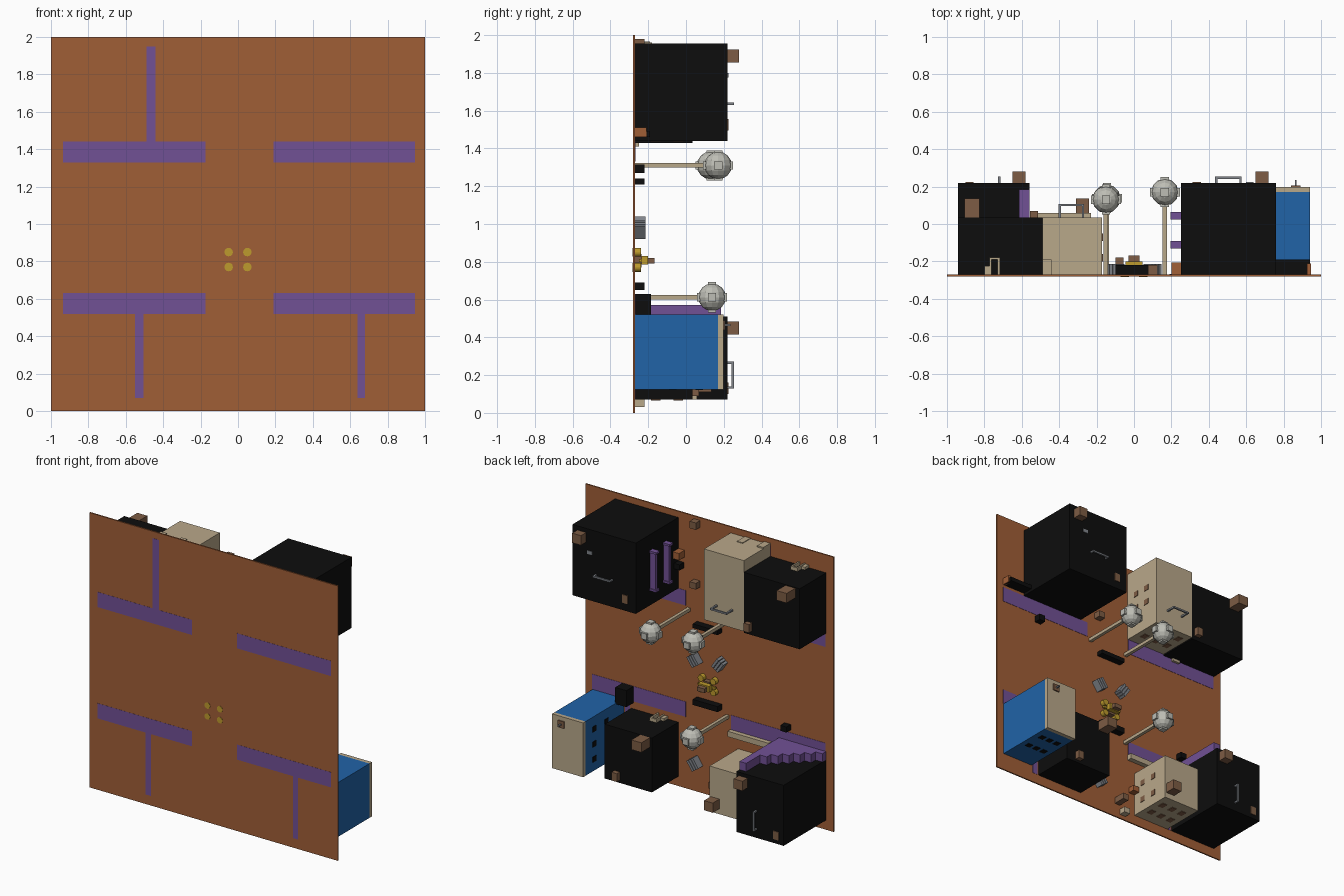
import bpy, bmesh, math
from mathutils import Matrix, Vector

cube = bpy.data.objects.get("Cube")
if cube:
    bpy.data.objects.remove(cube, do_unlink=True)


def material(name, rgb):
    m = bpy.data.materials.new(name)
    m.use_nodes = True
    m.diffuse_color = (*rgb, 1)
    bsdf = m.node_tree.nodes["Principled BSDF"]
    bsdf.inputs["Base Color"].default_value = (*rgb, 1)
    bsdf.inputs["Roughness"].default_value = 0.8
    return m


CLAY = material("clay orange", (0.352, 0.112, 0.037))
PURPLE = material("purple", (0.165, 0.082, 0.30))
BLACK = material("black", (0.004, 0.004, 0.004))
BEIGE = material("beige", (0.485, 0.392, 0.255))
BLUE = material("blue", (0.015, 0.125, 0.39))
YELLOW = material("yellow", (0.515, 0.328, 0.026))
BROWN = material("brown", (0.205, 0.107, 0.058))
PALE = material("pale grey", (0.51, 0.51, 0.46))
STEEL = material("steel grey", (0.22, 0.235, 0.26))
G = -0.275  # ground level along y


def finish(name, bm, mat):
    me = bpy.data.meshes.new(name)
    bm.to_mesh(me)
    bm.free()
    ob = bpy.data.objects.new(name, me)
    me.materials.append(mat)
    bpy.context.collection.objects.link(ob)
    return ob


def add_box(bm, x, y, z, turn=0):
    """Box from (min, max) pairs, optionally turned about y."""
    c = Vector([(a + b) / 2 for a, b in (x, y, z)])
    s = [b - a for a, b in (x, y, z)]
    bmesh.ops.create_cube(bm, size=1, matrix=Matrix.Translation(c)
                          @ Matrix.Rotation(turn, 4, 'Y') @ Matrix.Diagonal((*s, 1)))


def boxes(name, mat, *dims):
    bm = bmesh.new()
    for d in dims:
        add_box(bm, *d)
    return finish(name, bm, mat)


# Ground board and the paths set through it
boxes("ground_board", CLAY, ((-1, 1), (-0.28, -0.27), (0, 2)))
P = (-0.281, -0.268)
boxes("paths", PURPLE,
      ((-.935, -.175), P, (1.33, 1.44)), ((.19, .945), P, (1.33, 1.44)),
      ((-.935, -.175), P, (.52, .63)), ((.19, .945), P, (.52, .63)),
      ((-.49, -.44), P, (1.44, 1.95)), ((-.55, -.505), P, (.07, .52)),
      ((.64, .68), P, (.07, .52)))

# Buildings
boxes("tall_black_house", BLACK, ((.25, .76), (G, .22), (1.44, 1.955)))
boxes("upper_black_house", BLACK, ((-.94, -.49), (G, .035), (1.43, 1.87)))
boxes("upper_beige_house", BEIGE, ((-.49, -.17), (G, .035), (1.44, 1.955)),
      ((-.49, -.44), (G, -.19), (1.955, 1.965)), ((-.33, -.285), (G, -.18), (1.955, 1.96)))
boxes("lower_black_house", BLACK, ((-.94, -.56), (G, .22), (.07, .51)))
boxes("lower_beige_house", BEIGE, ((-.525, -.23), (G, .058), (.07, .40)))
boxes("right_black_house", BLACK, ((.25, .63), (G, .035), (.07, .465)))
boxes("blue_house", BLUE, ((.69, .94), (G, .17), (.125, .52)))
boxes("blue_house_roof", BEIGE, ((.69, .94), (.17, .198), (.125, .52)))
boxes("beige_ledge", BEIGE, ((-.50, -.17), (G, -.235), (.485, .525)))

# Chimneys and roof hatches
for i, (x, y, z, w, h) in enumerate([
        (.685, .22, 1.89, .07, .06), (-.865, .035, 1.83, .08, .10),
        (-.615, .22, .45, .07, .06), (-.275, .058, .145, .07, .077),
        (.305, .035, .43, .08, .10)]):
    boxes(f"chimney_{i + 1}", BROWN,
          ((x - w / 2, x + w / 2), (y, y + h), (z - .035, z + .035)))
for i, (x, y, z, h) in enumerate([
        (.335, .22, 1.525, .005), (-.535, .035, 1.49, .035),
        (-.88, .22, .13, .005), (.53, .035, .12, .035)]):
    boxes(f"hatch_{i + 1}", BROWN,
          ((x - .022, x + .022), (y, y + h), (z - .03, z + .03)))
boxes("blue_house_hatch", BROWN, ((.84, .89), (.198, .206), (.44, .49)))
boxes("blue_house_pin", STEEL, ((.86, .87), (.198, .235), (.46, .47)))
boxes("tall_house_vent", STEEL, ((.60, .64), (.22, .224), (1.775, 1.80)))


# Roof handles
def handle(name, x, y, z, half, height, along_z=False):
    t = .006
    if along_z:
        parts = [((x - t, x + t), (y, y + height), (z + s * half - t, z + s * half + t)) for s in (-1, 1)]
        parts.append(((x - t, x + t), (y + height - 2 * t, y + height), (z - half, z + half)))
    else:
        parts = [((x + s * half - t, x + s * half + t), (y, y + height), (z - t, z + t)) for s in (-1, 1)]
        parts.append(((x - half, x + half), (y + height - 2 * t, y + height), (z - t, z + t)))
    boxes(name, STEEL, *parts)


handle("tall_house_handle", .505, .22, 1.637, .065, .033)
handle("beige_house_handle", -.335, .035, 1.57, .062, .072)
handle("lower_house_handle", -.72, .22, .20, .065, .033, True)

# Windows: dark plates on the beige and blue walls
for name, xs, zs in (("upper_beige_windows", -.17, (1.65, 1.76)),
                     ("lower_beige_windows", -.23, (.16, .29))):
    boxes(name, BROWN, *[((xs - .002, xs + .004), (y - .02, y + .02), (z - .02, z + .02))
                         for y in (-.18, -.07) for z in zs])
for name, x0, x1, z in (("upper_beige_front_windows", -.43, -.23, 1.44),
                        ("lower_beige_front_windows", -.46, -.29, .07),):
    boxes(name, BROWN, *[((x - .02, x + .02), (y - .025, y + .025), (z - .004, z + .002))
                         for x in (x0, (x0 + x1) / 2, x1) for y in (-.16, -.04)])
boxes("blue_house_windows", BLACK,
      *[((.686, .692), (y - .02, y + .02), (z - .02, z + .02))
        for y in (-.07, .07) for z in (.21, .32, .43)],
      *[((x - .02, x + .02), (y - .02, y + .02), (.121, .127))
        for x in (.75, .815, .88) for y in (-.07, .07)])

# Columns on the side of the tall house
for i, y in enumerate((-.11, .045)):
    boxes(f"side_column_{i + 1}", PURPLE,
          ((.205, .25), (y - .012, y + .012), (1.55, 1.84)),
          ((.195, .25), (y - .02, y + .02), (1.55, 1.565)),
          ((.195, .25), (y - .02, y + .02), (1.825, 1.84)))

# Staircase climbing along the lower black house
steps = 7
tops = [G + .05 * (i + 1) for i in range(steps - 1)] + [.185]
boxes("staircase", PURPLE,
      *[((-.94 + .38 * i / steps, -.94 + .38 * (i + 1) / steps), (G, t), (.51, .57))
        for i, t in enumerate(tops)])

# Arched porches
for name, x, z in (("upper_porch", -.745, 1.87), ("right_porch", .39, .465)):
    boxes(name, BEIGE,
          ((x - .028, x - .016), (G, -.19), (z, z + .025)),
          ((x + .016, x + .028), (G, -.19), (z, z + .025)),
          ((x - .028, x + .028), (-.19, -.178), (z, z + .025)),
          ((x - .055, x - .028), (G, -.225), (z, z + .02)))


# Trees: pole with a faceted round crown
def tree(name, x, y, z):
    boxes(name + "_trunk", BEIGE, ((x - .012, x + .012), (G, y - .05), (z - .012, z + .012)))
    bm = bmesh.new()
    bmesh.ops.create_uvsphere(bm, u_segments=12, v_segments=8, radius=.073,
                              matrix=Matrix.Translation((x, y, z)))
    for axis in range(3):
        d = [.022] * 3
        d[axis] = .08
        add_box(bm, *[(c - h, c + h) for c, h in zip((x, y, z), d)])
    finish(name + "_crown", bm, PALE)


tree("tree_1", .165, .17, 1.31)
tree("tree_2", -.15, .13, 1.31)
tree("tree_3", -.145, .138, .612)

# Table set in the middle of the square
bm = bmesh.new()
for x in (-.05, .05):
    for z in (.77, .85):
        bmesh.ops.create_cone(bm, cap_ends=True, segments=12, radius1=.023, radius2=.023, depth=.045,
                              matrix=Matrix.Translation((x, -.26, z)) @ Matrix.Rotation(math.pi / 2, 4, 'X'))
add_box(bm, (-.045, .045), (-.235, -.20), (.785, .83))
add_box(bm, (-.07, .07), (-.25, -.235), (.80, .815))
finish("table_set", bm, YELLOW)
boxes("table_top", BROWN, ((-.03, .03), (-.20, -.168), (.79, .82)),
      ((-.025, .025), (G, -.235), (.77, .84)))

# Black seats and boxes
N = (G, -.22)
boxes("black_seats", BLACK,
      ((-.10, .10), N, (1.21, 1.24)), ((-.10, .10), N, (.65, .69)),
      ((.61, .66), N, (1.27, 1.315)), ((-.655, -.605), N, (.65, .69)),
      ((.61, .70), (G, -.185), (.51, .63)), ((.76, .94), (G, -.19), (1.46, 1.49)),
      ((.205, .25), N, (1.60, 1.64)))

# Slatted grey benches
bm = bmesh.new()
for x, z, turn in ((.10, .97, .6), (-.10, .99, -.6), (.10, .215, .6)):
    for k in (-1, 0, 1):
        dx, dz = .022 * k * math.cos(turn), -.022 * k * math.sin(turn)
        add_box(bm, (x + dx - .009, x + dx + .009), (G, -.215), (z + dz - .04, z + dz + .04), turn)
finish("grey_benches", bm, STEEL)

# Small crates and planters
boxes("brown_crates", BROWN,
      ((.075, .125), N, (1.93, 1.98)), ((.075, .125), N, (1.495, 1.54)),
      ((-.10, -.055), (G, -.18), (.10, .145)))
boxes("clay_planters", CLAY,
      ((.20, .25), (G, -.205), (1.68, 1.73)), ((.925, .945), (G, -.21), (1.46, 1.51)),
      ((-.23, -.18), (G, -.22), (.23, .27)))
boxes("beige_step", BEIGE, ((-.62, -.56), (G, -.25), (1.41, 1.43)),
      ((-.15, -.10), N, (.03, .07)))
